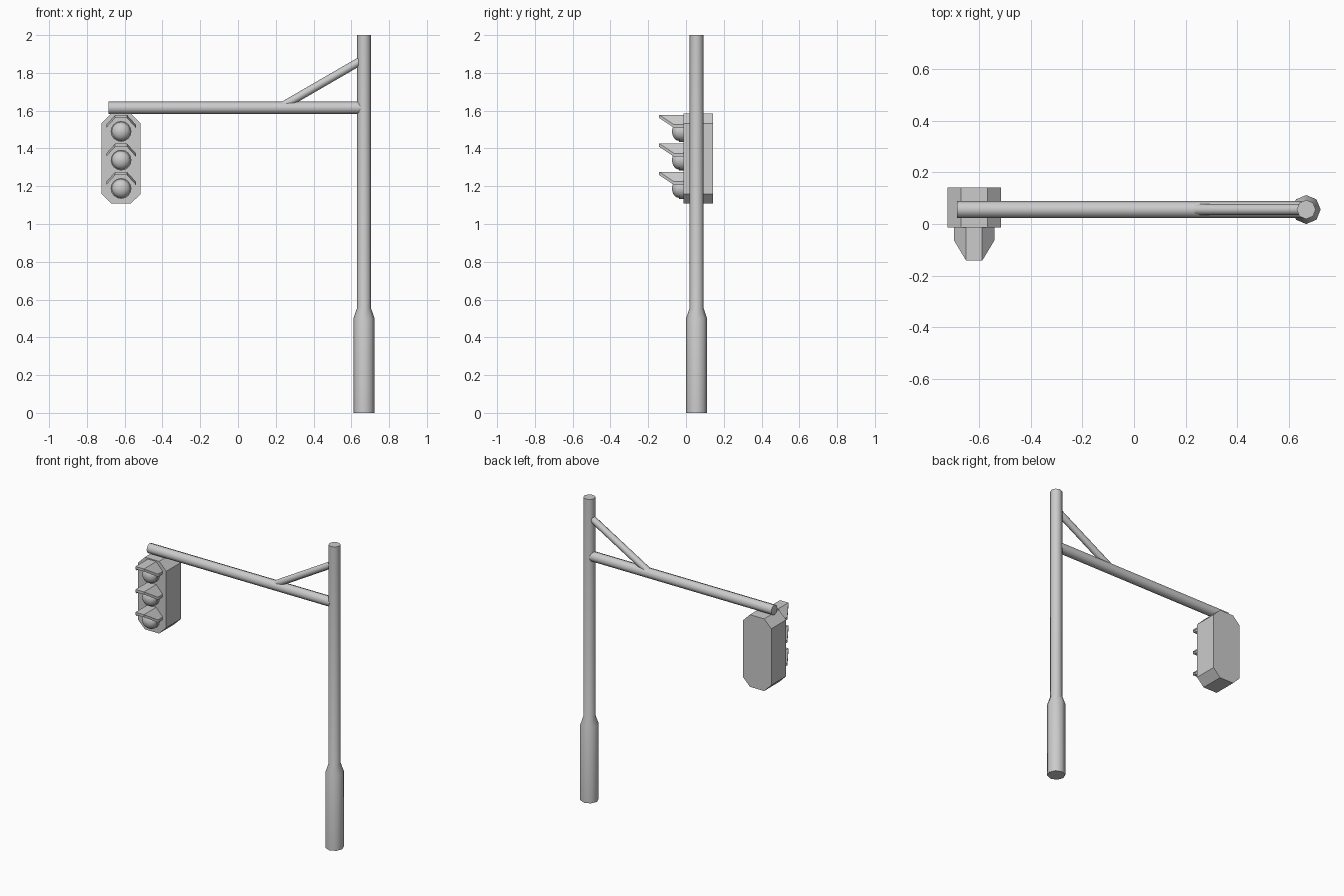
import bpy, bmesh, math
from mathutils import Vector

if "Cube" in bpy.data.objects:
    bpy.data.objects.remove(bpy.data.objects["Cube"])

POLE_X, AXIS_Y = 0.667, 0.056
HEAD_X = -0.619
FACE_Y = -0.014


def finish(name, bm, angle=None):
    bmesh.ops.recalc_face_normals(bm, faces=bm.faces)
    mesh = bpy.data.meshes.new(name)
    bm.to_mesh(mesh)
    bm.free()
    ob = bpy.data.objects.new(name, mesh)
    bpy.context.collection.objects.link(ob)
    if angle:
        bpy.ops.object.select_all(action='DESELECT')
        ob.select_set(True)
        bpy.context.view_layer.objects.active = ob
        bpy.ops.object.shade_smooth_by_angle(angle=math.radians(angle))
    return ob


def tube(name, start, direction, stations, sides=8, u=(0, 1, 0)):
    """Capped round bar; stations are (distance along axis, radius)."""
    bm = bmesh.new()
    start, d, u = Vector(start), Vector(direction).normalized(), Vector(u)
    v = d.cross(u)
    rings = []
    for t, r in stations:
        angles = [2 * math.pi * i / sides for i in range(sides)]
        rings.append([bm.verts.new(start + d * t + (u * math.cos(a) + v * math.sin(a)) * r)
                      for a in angles])
    for a, b in zip(rings, rings[1:]):
        for i in range(sides):
            j = (i + 1) % sides
            bm.faces.new((a[i], a[j], b[j], b[i]))
    bm.faces.new(rings[0])
    bm.faces.new(rings[-1])
    return finish(name, bm, 50)


def extrude(name, points, offset):
    """Solid made by sweeping a flat outline."""
    bm = bmesh.new()
    face = bm.faces.new([bm.verts.new(p) for p in points])
    res = bmesh.ops.extrude_face_region(bm, geom=[face], use_keep_orig=True)
    moved = [g for g in res['geom'] if isinstance(g, bmesh.types.BMVert)]
    bmesh.ops.translate(bm, verts=moved, vec=offset)
    return finish(name, bm)


# Pole with a thicker base
tube("pole", (POLE_X, AXIS_Y, 0), (0, 0, 1),
     [(0, 0.056), (0.5, 0.056), (0.555, 0.037), (2.0, 0.037)])

# Horizontal arm and diagonal brace
tube("arm", (-0.685, AXIS_Y, 1.615), (1, 0, 0), [(0, 0.033), (1.335, 0.033)])
low, high = Vector((0.225, AXIS_Y, 1.618)), Vector((0.65, AXIS_Y, 1.864))
tube("brace", low, high - low, [(0, 0.022), ((high - low).length, 0.022)])

# Signal housing: chamfered box
hw, cut, z0, z1 = 0.104, 0.052, 1.108, 1.585
outline = [(-hw + cut, z0), (hw - cut, z0), (hw, z0 + cut), (hw, z1 - cut),
           (hw - cut, z1), (-hw + cut, z1), (-hw, z1 - cut), (-hw, z0 + cut)]
extrude("signal_housing", [(HEAD_X + x, FACE_Y, z) for x, z in outline], (0, 0.156, 0))


def visor(name, z):
    # Folded hood: flat middle strip and two sloping, cut-back sides
    bm = bmesh.new()
    cols = [(-0.078, -0.064, 0.036), (-0.031, -0.142, 0.088),
            (0.031, -0.142, 0.088), (0.078, -0.064, 0.036)]
    grid = []
    for x, front, dz in cols:
        grid.append([[bm.verts.new((HEAD_X + x, y, z + dz - t)) for t in (0, 0.017)]
                     for y in (FACE_Y + 0.004, front)])
    for a, b in zip(grid, grid[1:]):
        for k in (0, 1):
            bm.faces.new((a[0][k], a[1][k], b[1][k], b[0][k]))
            bm.faces.new((a[k][0], b[k][0], b[k][1], a[k][1]))
    for c in (grid[0], grid[-1]):
        bm.faces.new((c[0][0], c[1][0], c[1][1], c[0][1]))
    finish(name, bm)


# Three lamps, each a short rim with a dome, under a visor
for label, z in (("top", 1.49), ("middle", 1.338), ("bottom", 1.188)):
    dome = [(0.026 + 0.038 * math.sin(a), 0.049 * math.cos(a) + 0.001)
            for a in [math.pi / 2 * i / 5 for i in range(6)]]
    tube("lamp_" + label, (HEAD_X, FACE_Y + 0.004, z), (0, -1, 0),
         [(0, 0.055), (0.026, 0.055)] + dome, sides=16, u=(1, 0, 0))
    visor("visor_" + label, z)
